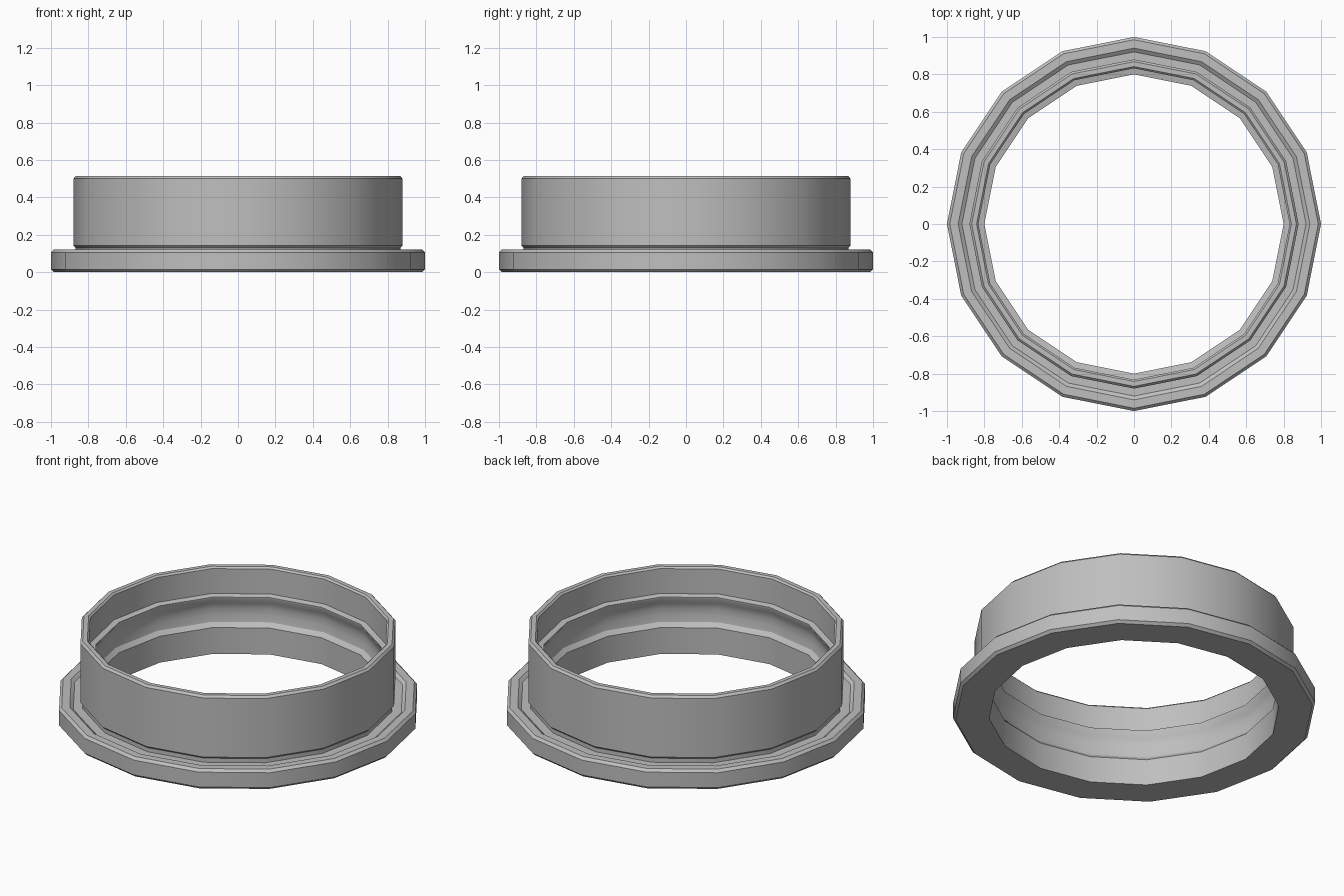
import bpy
import bmesh
from math import radians
from mathutils import Matrix, Vector

cube = bpy.data.objects.get("Cube")
if cube:
    bpy.data.objects.remove(cube, do_unlink=True)

SIDES = 16

# Single plain grey
grey = bpy.data.materials.new("plain grey")
grey.use_nodes = True
color = (0.52, 0.52, 0.52, 1)
grey.diffuse_color = color
grey.node_tree.nodes["Principled BSDF"].inputs["Base Color"].default_value = color

# Closed cross-section as (radius, height), split by region
flange = [(0.80, 0), (0.985, 0), (1, 0.015), (1, 0.105), (0.985, 0.12),
          (0.94, 0.12), (0.92, 0.105), (0.868, 0.105)]
outer_wall = [(0.868, 0.13), (0.88, 0.142), (0.88, 0.5), (0.868, 0.513)]
inner_wall = [(0.842, 0.513), (0.832, 0.503), (0.832, 0.352)]
inner_groove = [(0.80, 0.345), (0.80, 0.335), (0.82, 0.30), (0.828, 0.265),
                (0.828, 0.225), (0.822, 0.185), (0.80, 0.16)]
profile = flange + outer_wall + inner_wall + inner_groove

# Sweep the section around the vertical axis
bm = bmesh.new()
rings = []
for i in range(SIDES):
    turn = Matrix.Rotation(radians(360 * i / SIDES), 3, "Z")
    rings.append([bm.verts.new(turn @ Vector((r, 0, z))) for r, z in profile])
count = len(profile)
for i, ring in enumerate(rings):
    following = rings[(i + 1) % SIDES]
    for j in range(count):
        k = (j + 1) % count
        bm.faces.new((ring[j], following[j], following[k], ring[k]))
bmesh.ops.recalc_face_normals(bm, faces=bm.faces[:])

mesh = bpy.data.meshes.new("flanged_collar")
bm.to_mesh(mesh)
bm.free()
mesh.materials.append(grey)
collar = bpy.data.objects.new("flanged_collar", mesh)
bpy.context.collection.objects.link(collar)

# Smooth around the ring, crisp at the corners of the section
bpy.ops.object.select_all(action="DESELECT")
collar.select_set(True)
bpy.context.view_layer.objects.active = collar
bpy.ops.object.shade_smooth_by_angle(angle=radians(30))
